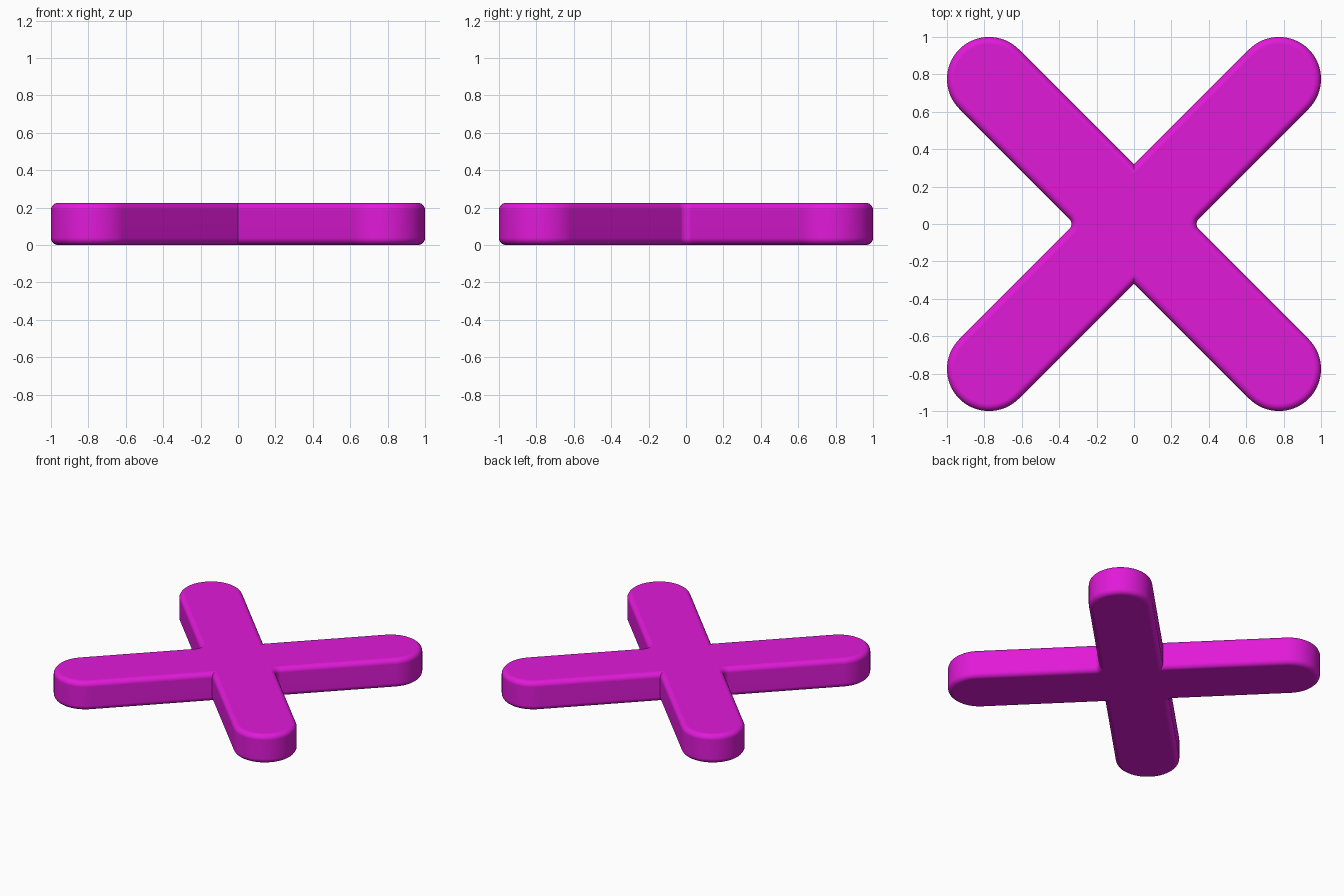
import bpy, bmesh
from math import sin, cos, pi, sqrt

if "Cube" in bpy.data.objects:
    bpy.data.objects.remove(bpy.data.objects["Cube"])

R = 0.225         # arm half width and end radius
C = 1.0 - R       # end circle centre on both axes
H = 0.225         # thickness
B = 0.038         # edge rounding
F = 0.04          # fillet radius in the left and right notches
END, FIL, STEPS = 32, 8, 6


def arc(cx, cy, r, start, sweep, n):
    return [(cx + r * cos(start + sweep * i / n), cy + r * sin(start + sweep * i / n))
            for i in range(n + 1)]


def outline(d):
    """Cross outline shrunk inward by d."""
    pts = []
    for k in range(4):
        a = pi / 4 + k * pi / 2
        pts += arc(C * sqrt(2) * cos(a), C * sqrt(2) * sin(a), R - d, a - pi / 2, pi, END)
        n = a + pi / 4
        if k % 2:   # filleted side notch
            c = (R + F) * sqrt(2)
            pts += arc(c * cos(n), c * sin(n), F + d, n + 1.25 * pi, -pi / 2, FIL)
        else:       # sharp front and back notch
            v = (R - d) * sqrt(2)
            pts.append((v * cos(n), v * sin(n)))
    return pts


# Rounded edge profile: (inset, height) from bottom to top
quarter = [(B * (1 - sin(t)), B * (1 - cos(t)))
           for t in (i * pi / 2 / STEPS for i in range(STEPS + 1))]
profile = quarter + [(d, H - z) for d, z in reversed(quarter)]

# Loft the outlines into a solid cross
bm = bmesh.new()
rings = [[bm.verts.new((x, y, z)) for x, y in outline(d)] for d, z in profile]
for lo, hi in zip(rings, rings[1:]):
    for i in range(len(lo)):
        j = (i + 1) % len(lo)
        bm.faces.new((lo[i], lo[j], hi[j], hi[i]))
bm.faces.new(rings[0][::-1])
bm.faces.new(rings[-1])
mesh = bpy.data.meshes.new("cross")
bm.to_mesh(mesh)
bm.free()

cross = bpy.data.objects.new("cross", mesh)
bpy.context.collection.objects.link(cross)
mat = bpy.data.materials.new("magenta")
mat.diffuse_color = (0.75, 0.01, 0.69, 1)
mat.use_nodes = True
mat.node_tree.nodes["Principled BSDF"].inputs["Base Color"].default_value = mat.diffuse_color
mesh.materials.append(mat)

bpy.context.view_layer.objects.active = cross
cross.select_set(True)
bpy.ops.object.shade_smooth_by_angle(angle=pi / 6)
weighted = cross.modifiers.new("flat_caps", 'WEIGHTED_NORMAL')
weighted.keep_sharp = True
